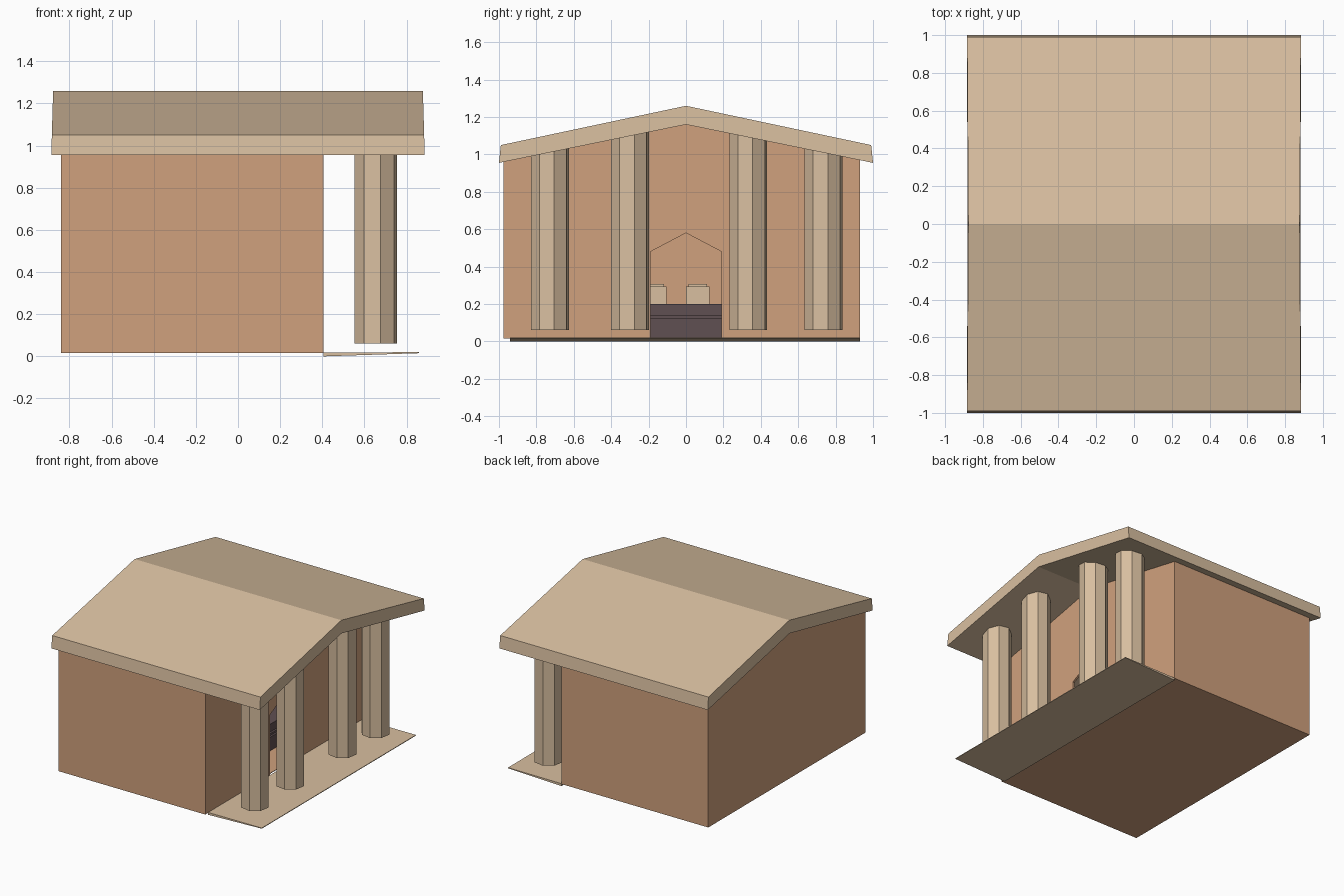
import bpy
import bmesh
import math

if "Cube" in bpy.data.objects:
    bpy.data.objects.remove(bpy.data.objects["Cube"])


def colour(name, rgb):
    m = bpy.data.materials.new(name)
    m.diffuse_color = (*rgb, 1)
    m.use_nodes = True
    m.node_tree.nodes["Principled BSDF"].inputs["Base Color"].default_value = m.diffuse_color
    return m


CLAY = colour("clay_wall", (0.63, 0.355, 0.205))
STONE = colour("tan_stone", (0.69, 0.52, 0.35))
DARK = colour("dark_plum", (0.117, 0.08, 0.084))


def prism(name, outline, lo, hi, mat, axis="x"):
    """Extrude an outline: (y, z) along x, (x, z) along y, or (x, y) along z."""
    place = {"x": lambda a, b, t: (t, a, b),
             "y": lambda a, b, t: (a, t, b),
             "z": lambda a, b, t: (a, b, t)}[axis]
    bm = bmesh.new()
    ends = [[bm.verts.new(place(a, b, t)) for a, b in outline] for t in (lo, hi)]
    for ring in ends:
        bm.faces.new(ring)
    n = len(outline)
    for i in range(n):
        j = (i + 1) % n
        bm.faces.new((ends[0][i], ends[0][j], ends[1][j], ends[1][i]))
    bmesh.ops.recalc_face_normals(bm, faces=bm.faces)
    mesh = bpy.data.meshes.new(name)
    bm.to_mesh(mesh)
    bm.free()
    mesh.materials.append(mat)
    obj = bpy.data.objects.new(name, mesh)
    bpy.context.collection.objects.link(obj)
    return obj


def box(name, x, y, z, mat):
    return prism(name, [(y[0], z[0]), (y[1], z[0]), (y[1], z[1]), (y[0], z[1])],
                 x[0], x[1], mat)


def ceiling(y):
    """Height of the sloping underside of the roof."""
    return 1.16 - 0.205 * abs(y)


# Gabled roof slab, its ends leaning in slightly towards the ridge
roof = prism("roof", [(-1, 0.955), (-0.99, 1.05), (0, 1.26), (0.99, 1.05),
                      (1, 0.955), (0, 1.16)], -0.885, 0.885, STONE)
for v in roof.data.vertices:
    v.co.x -= math.copysign(0.03 * max(0, v.co.z - 1.0), v.co.x)

# Hollow chamber: gable walls, side walls and floor
X0, X1, Y0, Y1, Z0, T = -0.84, 0.405, -0.975, 0.93, 0.015, 0.015
top = [(Y1, ceiling(Y1) + 0.01), (0, 1.17), (Y0, ceiling(Y0) + 0.01)]
door = [(-0.19, Z0), (-0.19, 0.48), (0, 0.58), (0.19, 0.48), (0.19, Z0)]
prism("back_wall", [(Y0, Z0), (Y1, Z0)] + top, X0, X0 + T, CLAY)
prism("front_wall", [(Y0, Z0)] + door + [(Y1, Z0)] + top, X1 - T, X1, CLAY)
for name, a, b in (("left_wall", Y0, Y0 + T), ("right_wall", Y1 - T, Y1)):
    prism(name, [(a, Z0), (b, Z0), (b, ceiling(b) + 0.01), (a, ceiling(a) + 0.01)],
          X0 + T, X1 - T, CLAY)
box("chamber_floor", (X0 + T, X1 - T), (Y0 + T, Y1 - T), (Z0, 0.02), CLAY)

# Thin porch slab with a sloping underside
prism("porch_slab", [(0.405, 0.0), (0.86, 0.015), (0.86, 0.02), (0.405, 0.018)],
      -0.94, 0.93, STONE, "y")

# Row of eight-sided columns reaching into the roof
for i, y in enumerate((-0.728, -0.3, 0.333, 0.735)):
    ring = [(0.653 + 0.104 * math.cos(math.radians(13 + 45 * k)),
             y + 0.104 * math.sin(math.radians(13 + 45 * k))) for k in range(8)]
    prism(f"column_{i + 1}", ring, 0.06, ceiling(y) + 0.035, STONE, "z")

# Stepped altar inside, with lidded stone boxes on top
box("altar_base", (-0.2, 0.18), (-0.45, 0.45), (0.02, 0.125), DARK)
box("altar_band", (-0.2, 0.165), (-0.45, 0.45), (0.125, 0.14), DARK)
box("altar_top", (-0.2, 0.15), (-0.45, 0.45), (0.14, 0.2), DARK)
for i, y in enumerate((-0.167, 0.063)):
    box(f"offering_box_{i + 1}", (-0.1, 0.02), (y - 0.062, y + 0.062), (0.2, 0.295), STONE)
    box(f"offering_lid_{i + 1}", (-0.09, 0.01), (y - 0.05, y + 0.05), (0.295, 0.307), STONE)
